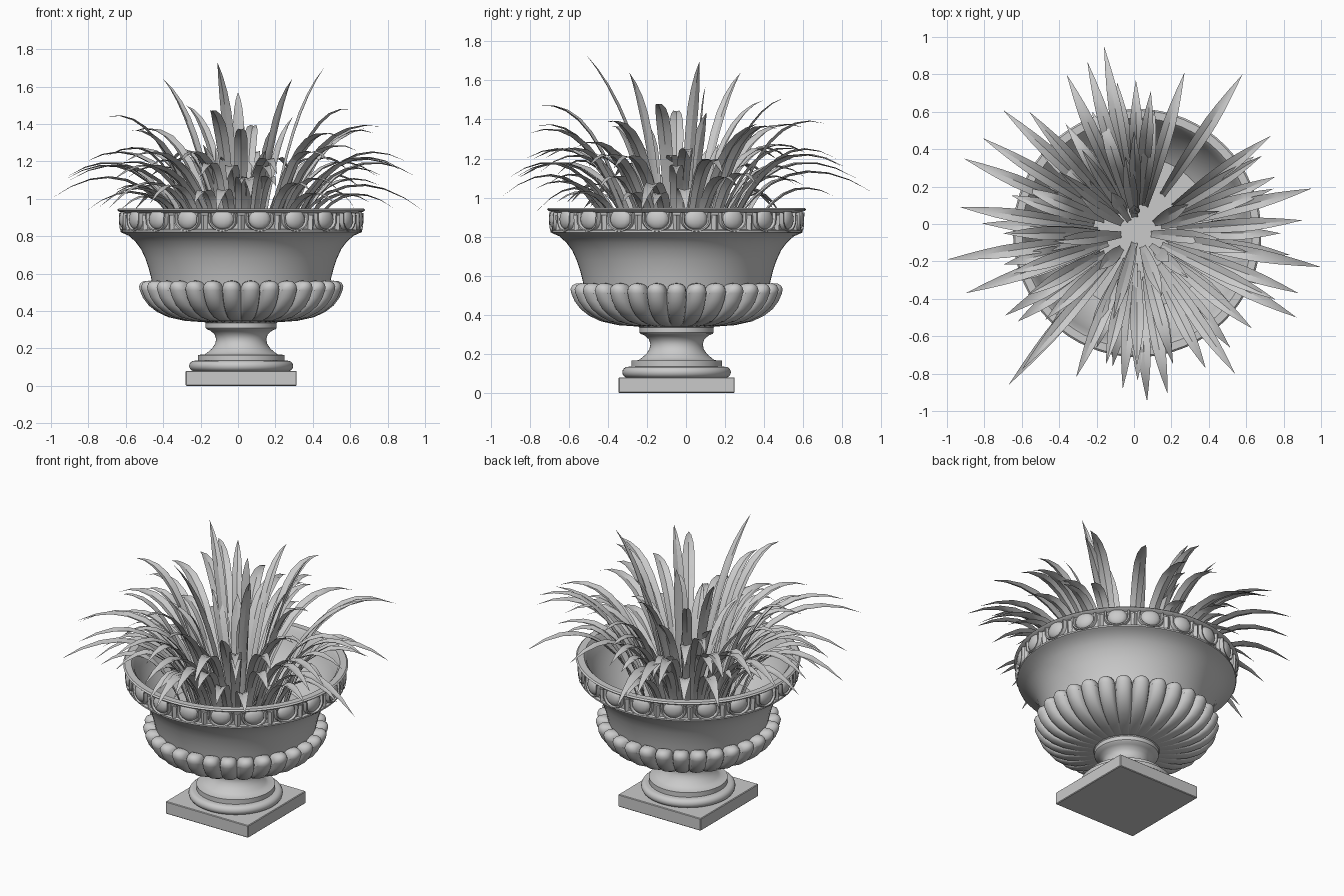
import bpy, bmesh, math, random
from mathutils import Vector, Matrix

random.seed(4)
if "Cube" in bpy.data.objects:
    bpy.data.objects.remove(bpy.data.objects["Cube"])

CENTRE = Vector((0.017, -0.048, 0))
stone = bpy.data.materials.new("plain grey")
stone.use_nodes = True
GREY = (0.59, 0.59, 0.59, 1)
stone.diffuse_color = GREY
stone.node_tree.nodes["Principled BSDF"].inputs["Base Color"].default_value = GREY


def finish(name, bm, angle=35, normals=True, at=CENTRE):
    if normals:
        bmesh.ops.recalc_face_normals(bm, faces=bm.faces)
    mesh = bpy.data.meshes.new(name)
    bm.to_mesh(mesh)
    bm.free()
    mesh.materials.append(stone)
    ob = bpy.data.objects.new(name, mesh)
    ob.location = at
    bpy.context.collection.objects.link(ob)
    bpy.ops.object.select_all(action="DESELECT")
    ob.select_set(True)
    bpy.context.view_layer.objects.active = ob
    bpy.ops.object.shade_smooth_by_angle(angle=math.radians(angle))


def lathe(name, profile, steps=64, lobes=0, depth=0.0, angle=35):
    """Spin (radius, height) points; lobes make round ribs with rounded tops."""
    bm = bmesh.new()
    rings = []
    for r, z in profile:
        ring = []
        for i in range(steps):
            a = math.tau * i / steps - math.pi / 2
            across = 2 * (i * lobes / steps % 1) - 1
            groove = 1 - math.sqrt(1 - across * across) if lobes else 0
            rr = r * (1 - depth * groove)
            drop = groove * 0.035 if z > 0.53 else 0
            ring.append(bm.verts.new((rr * math.cos(a), rr * math.sin(a), z - drop)))
        rings.append(ring)
    for low, high in zip(rings, rings[1:]):
        for i in range(steps):
            j = (i + 1) % steps
            bm.faces.new((low[i], low[j], high[j], high[i]))
    finish(name, bm, angle)


# Square plinth
bm = bmesh.new()
bmesh.ops.create_cube(bm, size=1, matrix=Matrix.Translation((0, 0, 0.04))
                      @ Matrix.Diagonal((0.594, 0.594, 0.08, 1)))
bmesh.ops.bevel(bm, geom=bm.edges[:], offset=0.004, segments=1, affect="EDGES")
finish("plinth", bm)

# Round foot: torus, step, concave neck, collar
torus = [(0.25 + 0.028 * math.cos(t), 0.106 + 0.028 * math.sin(t))
         for t in (math.pi * (k / 8 - 0.5) for k in range(9))]
lathe("pedestal", torus + [(0.232, 0.135), (0.232, 0.165), (0.195, 0.168), (0.178, 0.18),
      (0.155, 0.2), (0.139, 0.225), (0.134, 0.25), (0.142, 0.275), (0.165, 0.295),
      (0.185, 0.303), (0.19, 0.31), (0.19, 0.335), (0.2, 0.345)])

# Ribbed lower bowl
lathe("ribbed_bowl", [(0.12, 0.335), (0.2, 0.34), (0.3, 0.347), (0.39, 0.367), (0.45, 0.395),
      (0.495, 0.43), (0.525, 0.47), (0.542, 0.51), (0.546, 0.532), (0.538, 0.55), (0.52, 0.56),
      (0.49, 0.562), (0.46, 0.55)], steps=360, lobes=30, depth=0.1, angle=50)

# Flared body, rim and hollow inside
lathe("bowl_body", [(0.47, 0.52), (0.482, 0.58), (0.495, 0.63), (0.512, 0.68), (0.535, 0.73),
      (0.565, 0.77), (0.6, 0.802), (0.63, 0.815), (0.645, 0.822), (0.645, 0.832), (0.632, 0.838),
      (0.636, 0.925), (0.655, 0.932), (0.664, 0.94), (0.655, 0.948), (0.615, 0.948),
      (0.6, 0.93), (0.58, 0.86), (0.54, 0.78), (0.49, 0.71), (0.43, 0.65), (0.37, 0.61)])

# Rim ornament: eggs in raised U frames with darts between
EGGS = 20
bm = bmesh.new()
for i in range(EGGS):
    turn = Matrix.Rotation(math.tau * (i + 0.5) / EGGS, 4, "Z")
    place = turn @ Matrix.Translation((0.63, 0, 0.89))
    bmesh.ops.create_uvsphere(bm, u_segments=14, v_segments=8, radius=1,
                              matrix=place @ Matrix.Diagonal((0.03, 0.06, 0.054, 1)))
    path = []
    for k in range(11):
        a = math.pi * (1 + k / 10)
        c, s = math.cos(a), math.sin(a)
        ends = 0.035 if k in (0, 10) else 0
        path.append([bm.verts.new(place @ Vector((d, c * w, s * w * 0.85 + ends)))
                     for d, w in ((0.004, 0.06), (0.02, 0.066), (0.02, 0.074), (0, 0.08))])
    for p, q in zip(path, path[1:]):
        for m in range(3):
            bm.faces.new((p[m], p[m + 1], q[m + 1], q[m]))
    dart = turn @ Matrix.Rotation(math.pi / EGGS, 4, "Z") @ Matrix.Translation((0.632, 0, 0.872))
    bmesh.ops.create_cone(bm, segments=4, radius1=0.016, radius2=0.02, depth=0.08, cap_ends=True,
                          matrix=dart)
finish("rim_ornament", bm)

# Soil
bm = bmesh.new()
bmesh.ops.create_circle(bm, cap_ends=True, segments=64, radius=0.41,
                        matrix=Matrix.Translation((0, 0, 0.635)))
finish("soil", bm, normals=False)


# Arching, folded, pointed leaves with narrow stalks
def leaf(bm, tip, root, bend, width=0.036):
    tip = Vector(tip)
    out = (tip - CENTRE).to_2d().normalized()
    out = Vector((out.x, out.y, 0))
    start = CENTRE + out * root + Vector((0, 0, 0.63))
    reach = (tip - start).dot(out)
    mid = start + out * reach * 0.38
    mid.z = bend
    side = Vector((-out.y, out.x, 0))
    n, rows = 9, []
    for k in range(n):
        t = k / n
        p = start * (1 - t) ** 2 + mid * 2 * t * (1 - t) + tip * t * t
        w = width * (0.45 + 0.55 * math.sin(min(t / 0.62, 1) * math.pi / 2))
        if t > 0.62:
            w *= 1 - ((t - 0.62) / 0.38) ** 1.6
        lift = Vector((0, 0, 0.3 * w)) - out * 0.2 * w
        rows.append([bm.verts.new(v) for v in (p - side * w + lift, p, p + side * w + lift)])
    end = bm.verts.new(tip)
    for a, b in zip(rows, rows[1:]):
        for m in (0, 1):
            bm.faces.new((a[m], b[m], b[m + 1], a[m + 1]))
    for m in (0, 1):
        bm.faces.new((rows[-1][m], end, rows[-1][m + 1]))


# Outer leaf tips, going round
outer = [(-.16, .95, 1.03), (-.25, .87, 1.1), (-.36, .8, 1.16), (-.56, .6, 1.36), (-.7, .61, 1.23),
         (-.81, .46, 1.2), (-.91, .35, 1.12), (-.93, .09, 1.1), (-1, -.19, 1), (-.9, -.37, 1.1),
         (-.69, -.49, .95), (-.67, -.86, 1.1), (-.6, -.78, 1.2), (-.31, -.82, 1.2),
         (-.06, -.88, 1.1), (.07, -.95, 1), (.18, -.91, 1.1), (.54, -.8, 1.33), (.87, -.5, 1.16),
         (1, -.23, .93), (.88, -.37, 1.15), (.9, .02, 1.2), (.95, .19, 1.12), (.73, .47, 1.35),
         (.58, .8, 1.16), (.27, .81, 1.16), (.09, .71, 1.38), (.01, .77, 1.2),
         (-.7, -.05, 1.44), (.61, -.15, 1.48), (-.15, -.75, 1.47)]
tall = [(-.11, -.51, 1.73), (.46, .07, 1.7), (-.4, .28, 1.64), (.29, -.29, 1.64),
        (-.28, .4, 1.5), (0, .5, 1.51), (0, .1, 1.57)]

bm = bmesh.new()
for tip in outer:
    leaf(bm, tip, random.uniform(0.14, 0.26), 1.34 + 0.36 * (tip[2] - 1))
for tip in tall:
    leaf(bm, tip, random.uniform(0.05, 0.14), 1.42, 0.03)


def ring_of_leaves(count, radius, height, root, bend):
    """Leaves spread evenly round, leaving a gap at the back left."""
    for i in range(count):
        a = math.radians(75 + 325 * (i + random.uniform(0.2, 0.8)) / count)
        r = random.uniform(*radius)
        tip = CENTRE + Vector((r * math.cos(a), r * math.sin(a), random.uniform(*height)))
        leaf(bm, tip, random.uniform(*root), random.uniform(*bend))


ring_of_leaves(10, (0.22, 0.45), (1.2, 1.45), (0.05, 0.14), (1.1, 1.3))
ring_of_leaves(18, (0.62, 0.84), (1.1, 1.4), (0.14, 0.24), (1.3, 1.45))
ring_of_leaves(24, (0.62, 0.84), (0.92, 1.08), (0.2, 0.32), (1.14, 1.28))
finish("leaves", bm, angle=30, normals=False, at=Vector((0, 0, 0)))
